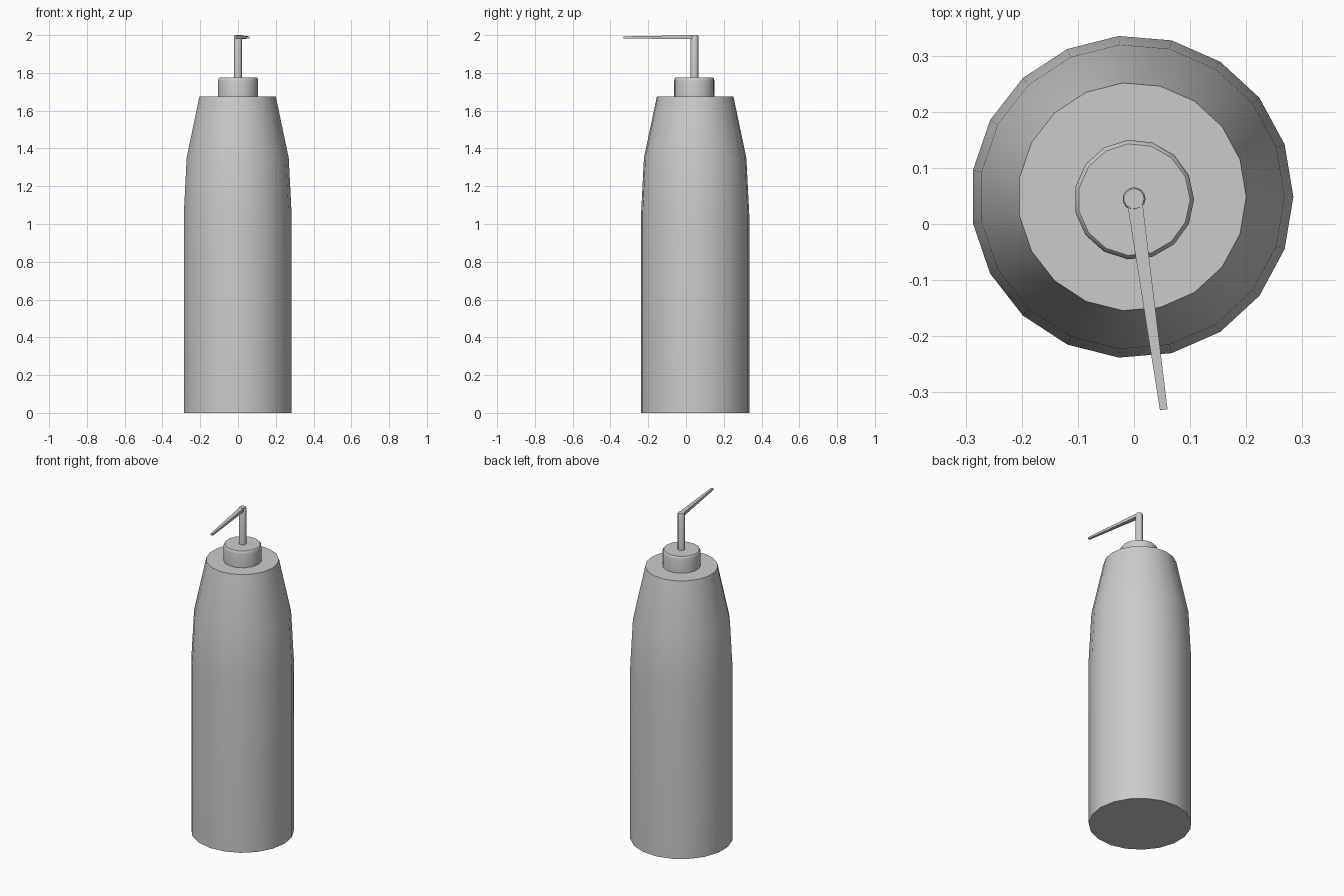
import bpy, bmesh, math
from mathutils import Vector

if "Cube" in bpy.data.objects:
    bpy.data.objects.remove(bpy.data.objects["Cube"])


def finish(name, bm):
    bmesh.ops.recalc_face_normals(bm, faces=bm.faces)
    mesh = bpy.data.meshes.new(name)
    bm.to_mesh(mesh)
    bm.free()
    ob = bpy.data.objects.new(name, mesh)
    bpy.context.collection.objects.link(ob)
    bpy.ops.object.select_all(action='DESELECT')
    ob.select_set(True)
    bpy.context.view_layer.objects.active = ob
    bpy.ops.object.shade_smooth_by_angle(angle=math.radians(32))
    return ob


def turned(name, profile, sides, cx, cy):
    """Closed solid of revolution from (radius, height) pairs."""
    bm = bmesh.new()
    rings = []
    for r, z in profile:
        rings.append([bm.verts.new((cx + r * math.cos(math.tau * i / sides),
                                    cy + r * math.sin(math.tau * i / sides), z))
                      for i in range(sides)])
    for a, b in zip(rings, rings[1:]):
        for i in range(sides):
            j = (i + 1) % sides
            bm.faces.new((a[i], a[j], b[j], b[i]))
    bm.faces.new(rings[0])
    bm.faces.new(rings[-1])
    return finish(name, bm)


# bottle body: straight wall, then tapering shoulder
turned("bottle_body", [(0.2875, 0), (0.2875, 1.05), (0.272, 1.35), (0.2035, 1.675)],
       19, -0.0035, 0.0485)

# screw cap with softened rim
turned("cap", [(0.107, 1.67), (0.107, 1.76), (0.1045, 1.77), (0.1, 1.775)],
       15, 0, 0.0435)

# upright tube
turned("tube", [(0.0205, 1.77), (0.0205, 1.995), (0.018, 2.0)], 13, 0, 0.045)

# tapered flat spout leaving the tube towards the front
start, end = Vector((0.002, 0.034, 0)), Vector((0.053, -0.331, 0))
side = (end - start).normalized().cross(Vector((0, 0, 1)))
bm = bmesh.new()
ends = []
for p, half, z0, z1 in ((start, 0.0135, 1.979, 1.9995), (end, 0.0068, 1.982, 1.993)):
    ends.append([bm.verts.new(p + side * s * half + Vector((0, 0, z)))
                 for s, z in ((-1, z0), (1, z0), (1, z1), (-1, z1))])
for i in range(4):
    j = (i + 1) % 4
    bm.faces.new((ends[0][i], ends[0][j], ends[1][j], ends[1][i]))
for loop in ends:
    bm.faces.new(loop)
finish("spout", bm)
